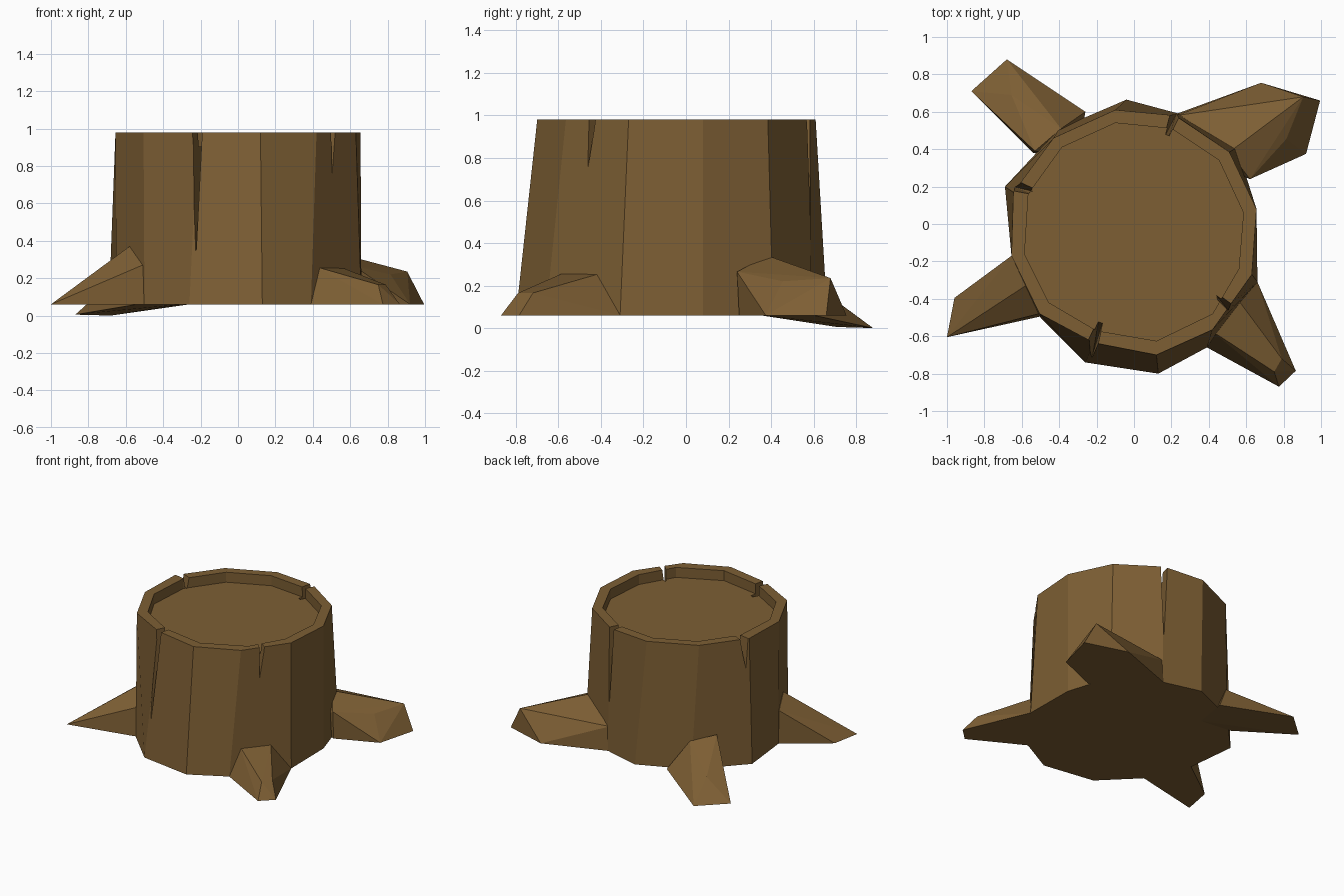
import bpy, bmesh
from mathutils import Vector

if "Cube" in bpy.data.objects:
    bpy.data.objects.remove(bpy.data.objects["Cube"])

wood = bpy.data.materials.new("brown_wood")
wood.diffuse_color = (0.205, 0.113, 0.034, 1)
wood.use_nodes = True
wood.node_tree.nodes["Principled BSDF"].inputs["Base Color"].default_value = wood.diffuse_color
BASE, TOP, FLOOR = 0.06, 0.98, 0.905


def finish(bm, name):
    bmesh.ops.recalc_face_normals(bm, faces=bm.faces)
    mesh = bpy.data.meshes.new(name)
    bm.to_mesh(mesh)
    bm.free()
    mesh.materials.append(wood)
    ob = bpy.data.objects.new(name, mesh)
    bpy.context.collection.objects.link(ob)
    return ob


def hull(name, points):
    bm = bmesh.new()
    for p in points:
        bm.verts.new(p)
    res = bmesh.ops.convex_hull(bm, input=bm.verts)
    loose = [v for v in bm.verts if not v.link_faces]
    bmesh.ops.delete(bm, geom=loose, context='VERTS')
    bmesh.ops.dissolve_limit(bm, angle_limit=0.02, verts=bm.verts, edges=bm.edges)
    return finish(bm, name)


# Trunk: twelve-sided loft with a raised rim around a sunken cut face
bottom = [(.655, .08), (.55, .41), (.24, .59), (-.04, .665), (-.40, .51), (-.69, .20),
          (-.65, -.17), (-.50, -.50), (-.26, -.74), (.13, -.80), (.39, -.66), (.66, -.31)]
rim = [(.655, .08), (.51, .385), (.22, .58), (-.10, .61), (-.43, .46), (-.645, .17),
       (-.655, -.17), (-.505, -.48), (-.215, -.635), (.12, -.70), (.42, -.565), (.63, -.27)]
inner = [(.585, .06), (.455, .34), (.20, .51), (-.10, .54), (-.385, .41), (-.565, .16),
         (-.585, -.16), (-.455, -.42), (-.20, -.57), (.12, -.625), (.42, -.48), (.56, -.24)]
bm = bmesh.new()
rings = [[bm.verts.new((x, y, z)) for x, y in ring]
         for ring, z in ((bottom, BASE), (rim, TOP), (inner, TOP), (inner, FLOOR))]
for r0, r1 in zip(rings, rings[1:]):
    for i in range(12):
        j = (i + 1) % 12
        bm.faces.new((r0[i], r0[j], r1[j], r1[i]))
bm.faces.new(rings[0][::-1])
bm.faces.new(rings[-1])
trunk = finish(bm, "trunk")

# Cracks: tapered wedges cut through the rim and down the bark
# (top x, y), (tip x, y, z), width
cracks = [((-.215, -.62), (-.222, -.705, .33), .09),
          ((.515, -.445), (.515, -.475, .73), .065),
          ((.215, .575), (.23, .595, .38), .08),
          ((-.635, .205), (-.645, .20, .75), .10)]
for n, ((x, y), tip, w) in enumerate(cracks):
    out = Vector((x, y, 0)).normalized()
    side = Vector((-out.y, out.x, 0)) * w / 2
    top = Vector((x, y, 1.0))
    tip = Vector(tip)
    pts = [tip, tip + out * .15]
    for s in (-1, 1):
        pts += [top + out * .15 + side * s, top - out * .13 + side * s * .3]
    mid = top - out * .10
    mid.z = FLOOR + .005
    pts.append(mid)
    cutter = hull("crack_cutter_%d" % (n + 1), pts)
    cutter.hide_render = True
    cutter.hide_set(True)
    mod = trunk.modifiers.new("crack_%d" % (n + 1), 'BOOLEAN')
    mod.operation = 'DIFFERENCE'
    mod.solver = 'EXACT'
    mod.object = cutter

# Roots: faceted spurs running out from the trunk
hull("front_left_root", [
    (-1.0, -.605, BASE), (-.96, -.395, BASE), (-.58, -.33, .37), (-.655, -.17, .31),
    (-.51, -.48, .27), (-.65, -.17, BASE), (-.48, -.49, BASE), (-.40, -.20, BASE)])
hull("front_right_root", [
    (.775, -.87, BASE), (.865, -.785, BASE), (.75, -.79, .165), (.79, -.72, .165),
    (.42, -.575, .26), (.56, -.41, .255), (.39, -.66, BASE), (.66, -.31, BASE),
    (.35, -.35, BASE)])
hull("back_right_root", [
    (.995, .66, BASE), (.92, .375, BASE), (.68, .755, BASE), (.905, .68, .235),
    (.815, .455, .22), (.715, .62, .235), (.51, .385, .34), (.23, .58, .24),
    (.62, .24, .265), (.23, .59, BASE), (.62, .25, BASE), (.35, .35, BASE)])
hull("back_left_root", [
    (-.87, .71, .005), (-.68, .88, 0), (-.655, .69, .14), (-.39, .51, .27),
    (-.53, .39, .31), (-.54, .38, BASE), (-.26, .60, BASE), (-.30, .35, BASE)])
